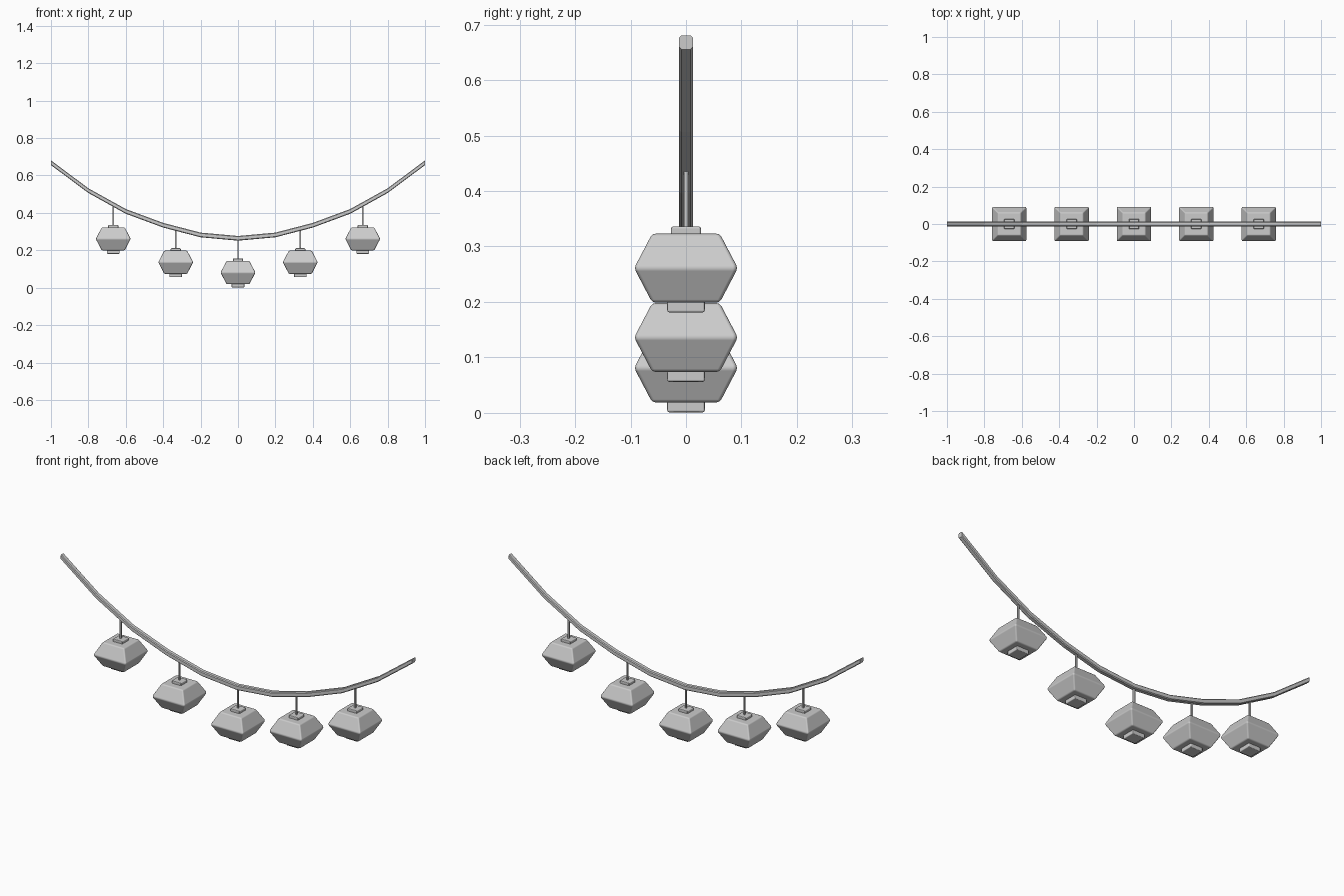
import bpy, bmesh

cube = bpy.data.objects.get("Cube")
if cube:
    bpy.data.objects.remove(cube, do_unlink=True)

# Single matte grey
grey = bpy.data.materials.new("plain_grey")
grey.use_nodes = True
colour = (0.6, 0.6, 0.6, 1)
grey.diffuse_color = colour
grey.node_tree.nodes["Principled BSDF"].inputs["Base Color"].default_value = colour


def loft(name, rings, bevel=0):
    """Skin a list of closed rings, cap both ends, optionally round the edges."""
    bm = bmesh.new()
    loops = [[bm.verts.new(p) for p in ring] for ring in rings]
    for a, b in zip(loops, loops[1:]):
        for i in range(len(a)):
            j = (i + 1) % len(a)
            bm.faces.new((a[i], a[j], b[j], b[i]))
    bm.faces.new(loops[0])
    bm.faces.new(loops[-1])
    bmesh.ops.recalc_face_normals(bm, faces=bm.faces)
    mesh = bpy.data.meshes.new(name)
    bm.to_mesh(mesh)
    bm.free()
    mesh.materials.append(grey)
    obj = bpy.data.objects.new(name, mesh)
    bpy.context.collection.objects.link(obj)
    if bevel:
        mesh.shade_smooth()
        mod = obj.modifiers.new("soft_edges", 'BEVEL')
        mod.width = bevel
        mod.segments = 2
        mod.limit_method = 'ANGLE'
        mod.harden_normals = True
    return obj


def square(x, z, half):
    return [(x + sx * half, sy * half, z)
            for sx, sy in ((-1, -1), (1, -1), (1, 1), (-1, 1))]


def stack(name, x, base, profile, bevel=0):
    """Square-section part from (half width, height) pairs."""
    return loft(name, [square(x, base + z, h) for h, z in profile], bevel)


# Sagging rope with a chamfered square section
heights = [0.264, 0.282, 0.334, 0.408, 0.519, 0.668]
r, c = 0.0125, 0.0085
section = [(r, c), (c, r), (-c, r), (-r, c), (-r, -c), (-c, -r), (c, -r), (r, -c)]
loft("rope", [[(i / 5, y, heights[abs(i)] + z) for y, z in section]
              for i in range(-5, 6)])

# Five hanging lanterns, mirrored about the middle one
spots = [("middle", 0, 0, 0.265)]
for label, x, base, top in (("inner", 0.333, 0.055, 0.316), ("outer", 0.667, 0.18, 0.44)):
    spots += [("left_" + label, x, base, top), ("right_" + label, -x, base, top)]

for label, x, base, top in spots:
    stack(label + "_lantern_body", x, base,
          [(0.061, 0.019), (0.0935, 0.081), (0.061, 0.143)], 0.006)
    stack(label + "_lantern_base", x, base, [(0.034, 0.001), (0.034, 0.024)], 0.004)
    stack(label + "_lantern_cap", x, base, [(0.027, 0.139), (0.027, 0.156)], 0.004)
    stack(label + "_hanging_cord", x, 0, [(0.004, base + 0.15), (0.004, top)])
